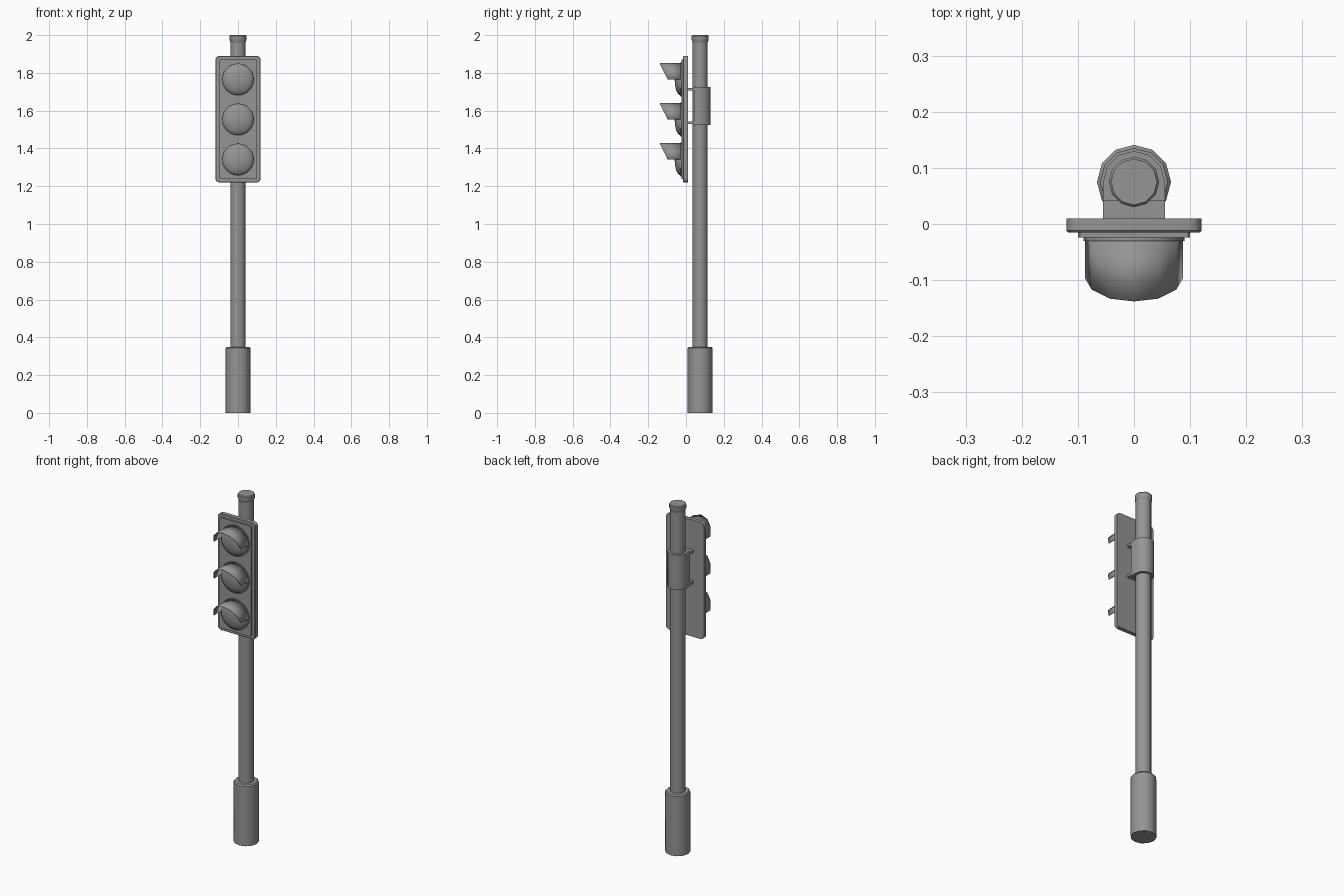
import bpy, bmesh, math
from mathutils import Vector

if "Cube" in bpy.data.objects:
    bpy.data.objects.remove(bpy.data.objects["Cube"])

grey = bpy.data.materials.new("mid grey")
grey.diffuse_color = (0.3, 0.3, 0.3, 1)
grey.use_nodes = True
grey.node_tree.nodes["Principled BSDF"].inputs["Base Color"].default_value = grey.diffuse_color
POLE_Y = 0.075


def finish(name, bm, smooth=True):
    bmesh.ops.recalc_face_normals(bm, faces=bm.faces)
    me = bpy.data.meshes.new(name)
    bm.to_mesh(me)
    bm.free()
    me.materials.append(grey)
    ob = bpy.data.objects.new(name, me)
    bpy.context.collection.objects.link(ob)
    if smooth:
        bpy.ops.object.select_all(action='DESELECT')
        ob.select_set(True)
        bpy.context.view_layer.objects.active = ob
        bpy.ops.object.shade_smooth_by_angle(angle=math.radians(35))
    return ob


def lathe(name, profile, n, place):
    """Turn (radius, height) pairs; place(r cos, r sin, h) gives the position."""
    bm = bmesh.new()
    rings = []
    for r, h in profile:
        if r == 0:
            rings.append([bm.verts.new(place(0, 0, h))] * n)
        else:
            rings.append([bm.verts.new(place(r * math.cos(2 * math.pi * i / n),
                                             r * math.sin(2 * math.pi * i / n), h))
                          for i in range(n)])
    for a, b in zip(rings, rings[1:]):
        for i in range(n):
            j = (i + 1) % n
            vs = list(dict.fromkeys([a[i], a[j], b[j], b[i]]))
            if len(vs) > 2:
                bm.faces.new(vs)
    for ring in (rings[0], rings[-1]):
        if ring[0] is not ring[1]:
            bm.faces.new(ring)
    return finish(name, bm)


def prism(name, points, offset, bevel=0.0):
    """Extrude a closed outline along offset, optionally bevelling the far rim."""
    bm = bmesh.new()
    face = bm.faces.new([bm.verts.new(p) for p in points])
    out = bmesh.ops.extrude_face_region(bm, geom=[face], use_keep_orig=True)
    new = [g for g in out["geom"] if isinstance(g, bmesh.types.BMVert)]
    bmesh.ops.translate(bm, verts=new, vec=Vector(offset))
    if bevel:
        top = set(new)
        rim = [e for e in bm.edges if e.verts[0] in top and e.verts[1] in top]
        bmesh.ops.bevel(bm, geom=rim, offset=bevel, segments=1, affect='EDGES')
    return finish(name, bm)


def rounded_rect(hx, z0, z1, r, y, steps=4):
    pts = []
    for k, (cx, cz) in enumerate(((hx - r, z1 - r), (r - hx, z1 - r),
                                  (r - hx, z0 + r), (hx - r, z0 + r))):
        for s in range(steps + 1):
            a = math.pi / 2 * (k + s / steps)
            pts.append((cx + r * math.cos(a), y, cz + r * math.sin(a)))
    return pts


def upright(x, y, h):
    return (x, POLE_Y + y, h)


# Post: wide sleeve at the foot, slim pole, flared cap
lathe("base_sleeve", [(0.066, 0), (0.066, 0.343), (0.06, 0.35), (0.04, 0.35)], 12, upright)
lathe("pole", [(0.04, 0.34), (0.04, 1.98)], 12, upright)
lathe("pole_cap", [(0.04, 1.962), (0.045, 1.974), (0.045, 1.995), (0.041, 2.0)], 12, upright)

# Signal head: rounded back plate and raised front panel
prism("back_plate", rounded_rect(0.12, 1.22, 1.89, 0.022, 0.01), (0, -0.025, 0), 0.003)
prism("front_panel", rounded_rect(0.1, 1.238, 1.872, 0.004, -0.014, 1), (0, -0.01, 0))

# Three lamps, each with a ring, a squashed dome lens and a visor
EDGE_Y = (-0.138, -0.133, -0.117, -0.097)
for label, zc in (("top", 1.765), ("middle", 1.553), ("bottom", 1.341)):
    def facing(x, z, d, zc=zc):
        return (x, -d, zc + z)

    lathe(label + "_lamp_ring", [(0.09, 0.022), (0.09, 0.030)], 24, facing)
    dome = [(0.084 * math.cos(a), 0.029 + 0.031 * math.sin(a))
            for a in (math.pi / 12 * i for i in range(6))]
    lathe(label + "_lens", dome + [(0, 0.06)], 24, facing)

    bm = bmesh.new()
    back, front = [], []
    for k in range(-3, 4):
        a = math.radians(30 * k)
        x, z = 0.087 * math.sin(a), zc + 0.087 * math.cos(a)
        back.append(bm.verts.new((x, -0.028, z)))
        front.append(bm.verts.new((x, EDGE_Y[abs(k)], z)))
    for i in range(6):
        bm.faces.new((back[i], back[i + 1], front[i + 1], front[i]))
    visor = finish(label + "_visor", bm)
    solid = visor.modifiers.new("thickness", 'SOLIDIFY')
    solid.thickness = 0.003
    # keep the outer radius whichever way the sheet's normals point
    outward = max(p.normal.z for p in visor.data.polygons) > 0.5
    solid.offset = -1 if outward else 1


# Mounting clamp: U-shaped collar round the pole and two flat arms
def u_outline(y0, z):
    pts = [(0.055, y0, z)]
    pts += [(0.055 * math.cos(math.pi * i / 6), POLE_Y + 0.055 * math.sin(math.pi * i / 6), z)
            for i in range(7)]
    return pts + [(-0.055, y0, z)]


prism("clamp_collar", u_outline(0.042, 1.525), (0, 0, 0.2))
for label, z in (("lower", 1.53), ("upper", 1.706)):
    prism(label + "_clamp_arm", u_outline(0.008, z), (0, 0, 0.013))
